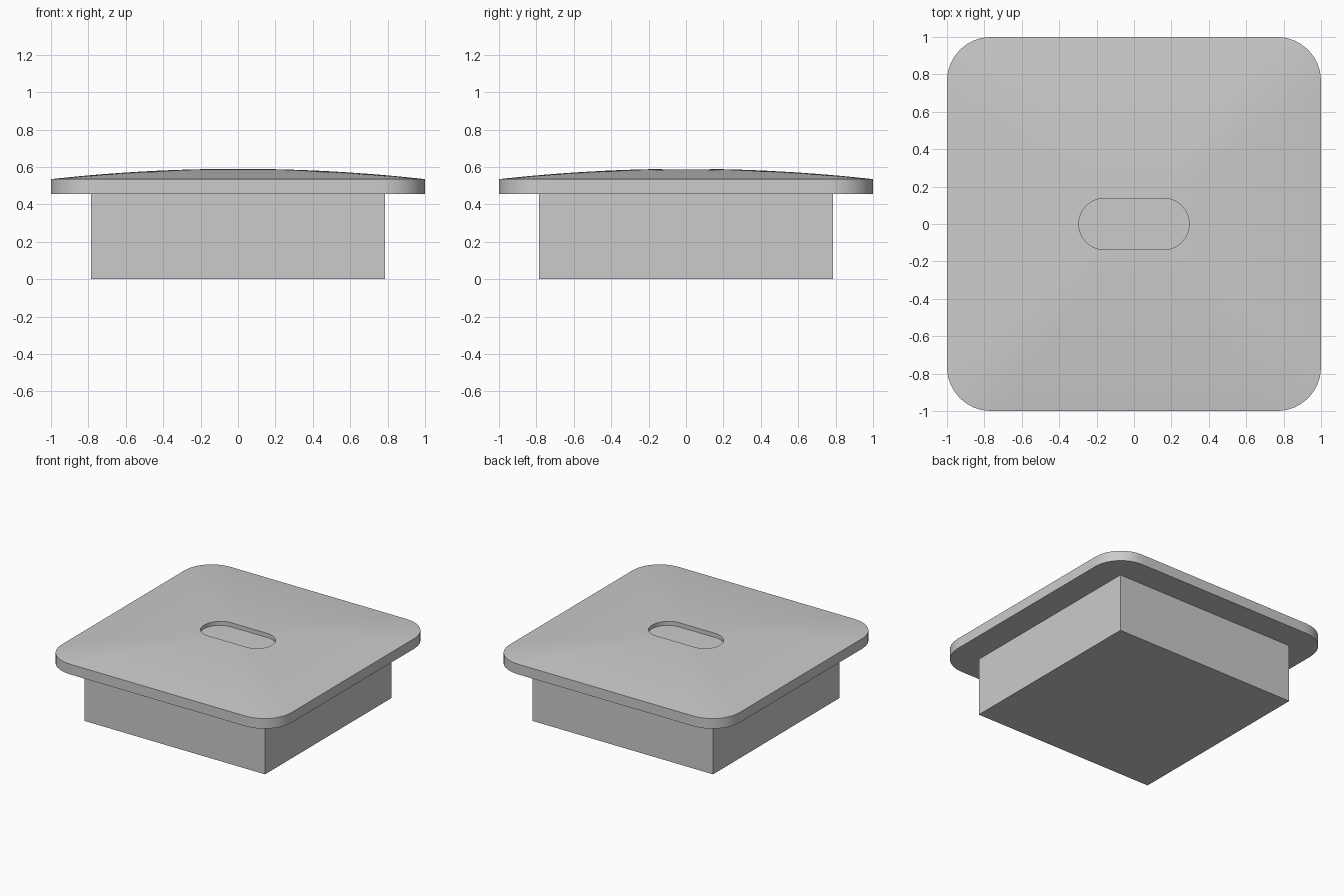
import bpy, bmesh, math
from math import radians

if "Cube" in bpy.data.objects:
    bpy.data.objects.remove(bpy.data.objects["Cube"], do_unlink=True)

grey = bpy.data.materials.new("light grey")
grey.use_nodes = True
colour = (0.6, 0.6, 0.6, 1)
grey.diffuse_color = colour
grey.node_tree.nodes["Principled BSDF"].inputs["Base Color"].default_value = colour

STEPS = 192
RINGS = 14
ANGLES = [2 * math.pi * i / STEPS for i in range(STEPS)]


def reach(angle, a, b, radius):
    """Distance from the centre to a rounded rectangle along an angle."""
    low, high = 0, 2
    for _ in range(40):
        mid = (low + high) / 2
        qx = max(abs(mid * math.cos(angle)) - a, 0)
        qy = max(abs(mid * math.sin(angle)) - b, 0)
        if math.hypot(qx, qy) < radius:
            low = mid
        else:
            high = mid
    return low


def finish(bm, name, smooth):
    bmesh.ops.recalc_face_normals(bm, faces=bm.faces)
    mesh = bpy.data.meshes.new(name)
    bm.to_mesh(mesh)
    bm.free()
    mesh.materials.append(grey)
    obj = bpy.data.objects.new(name, mesh)
    bpy.context.collection.objects.link(obj)
    if smooth:
        bpy.ops.object.select_all(action="DESELECT")
        obj.select_set(True)
        bpy.context.view_layer.objects.active = obj
        bpy.ops.object.shade_smooth_by_angle(angle=radians(30))
    return obj


# Lid: flat underside, upright rim, domed top and a sunken slot
rim = [reach(t, 0.765, 0.765, 0.235) for t in ANGLES]
slot = [reach(t, 0.158, 0, 0.137) for t in ANGLES]
bm = bmesh.new()


def add_ring(radii, height):
    return [bm.verts.new((r * math.cos(t), r * math.sin(t), height(r / edge)))
            for r, t, edge in zip(radii, ANGLES, rim)]


def dome(s):
    return 0.59 - 0.055 * s * s


rings = [add_ring(rim, lambda s: 0.455)]
for k in range(RINGS + 1):
    f = k / RINGS
    rings.append(add_ring([r + (c - r) * f for r, c in zip(rim, slot)], dome))
rings.append(add_ring(slot, lambda s: 0.556))
for lower, upper in zip(rings, rings[1:]):
    for i in range(STEPS):
        j = (i + 1) % STEPS
        bm.faces.new((lower[i], lower[j], upper[j], upper[i]))
bm.faces.new(rings[0])
bm.faces.new(rings[-1])
finish(bm, "lid", True)

# Square plug under the lid
bm = bmesh.new()
bmesh.ops.create_cube(bm, size=1)
bmesh.ops.scale(bm, vec=(1.57, 1.57, 0.47), verts=bm.verts)
bmesh.ops.translate(bm, vec=(0, 0, 0.235), verts=bm.verts)
finish(bm, "plug", False)
